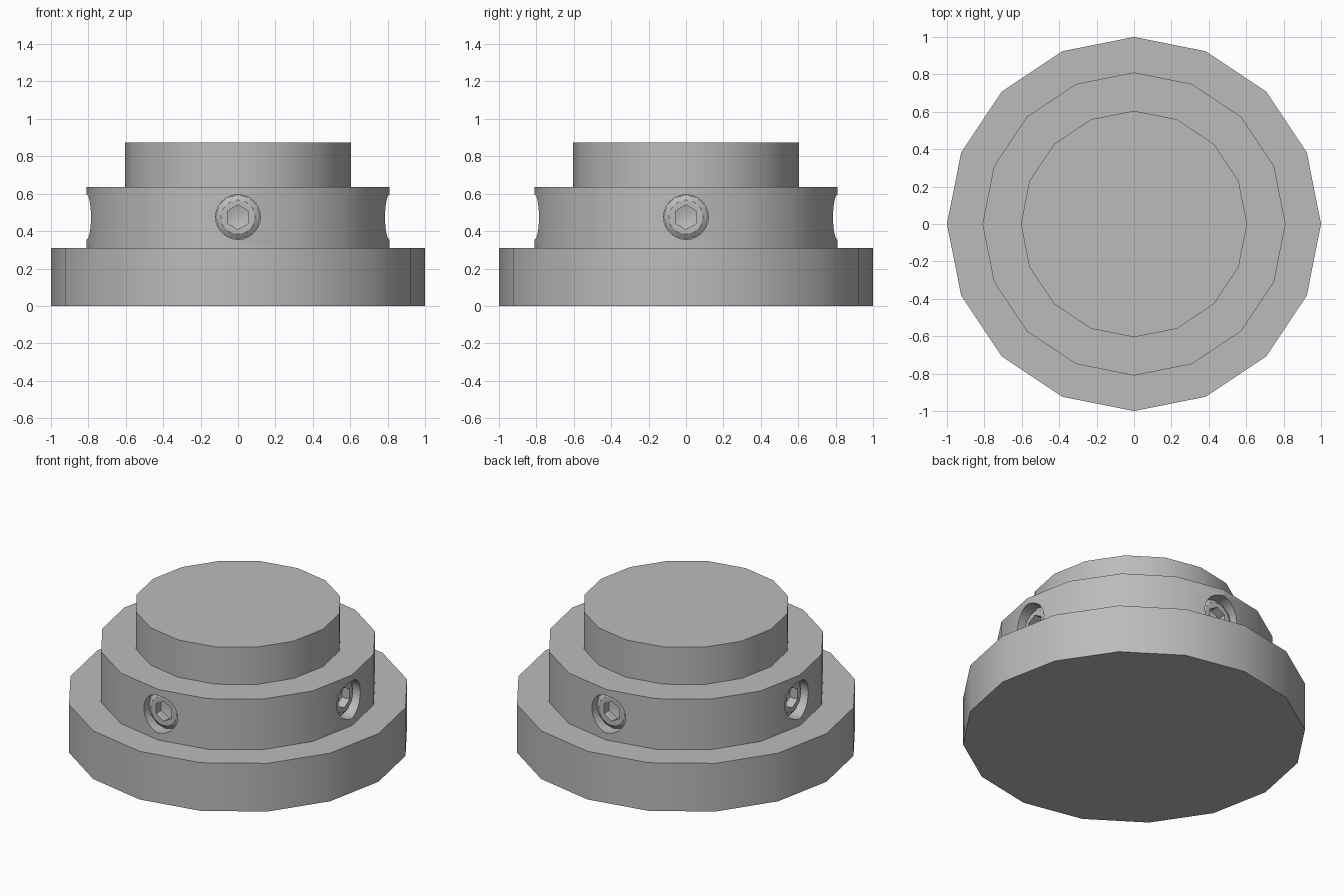
import bpy, bmesh, math
from mathutils import Matrix

if "Cube" in bpy.data.objects:
    bpy.data.objects.remove(bpy.data.objects["Cube"])

SIDES = 16
HOLE_Z = 0.475
HOLE_R = 0.12

grey = bpy.data.materials.new("plain_grey")
grey.use_nodes = True
grey.diffuse_color = (0.5, 0.5, 0.5, 1)
grey.node_tree.nodes["Principled BSDF"].inputs["Base Color"].default_value = (0.5, 0.5, 0.5, 1)


def lathe(name, rings, matrix=Matrix()):
    """Skin rings of (radius, height, sides, turn); a ring of radius 0 closes to a point."""
    bm = bmesh.new()
    loops = []
    for radius, height, sides, turn in rings:
        count = sides if radius else 1
        loops.append([bm.verts.new((radius * math.cos(turn + math.tau * i / count),
                                    radius * math.sin(turn + math.tau * i / count), height))
                      for i in range(count)])
    for low, high in zip(loops, loops[1:]):
        n = len(low)
        for i in range(n):
            j = (i + 1) % n
            if len(high) == 1:
                bm.faces.new((low[i], low[j], high[0]))
            elif len(high) == n:
                bm.faces.new((low[i], low[j], high[j], high[i]))
            else:  # rings with half as many sides
                if i % 2 == 0:
                    a, b = high[i // 2], high[(i // 2 + 1) % len(high)]
                    k = (i + 2) % n
                    bm.faces.new((low[i], low[j], a))
                    bm.faces.new((low[j], b, a))
                    bm.faces.new((low[j], low[k], b))
    bm.faces.new(loops[0][::-1])
    if len(loops[-1]) > 2:
        bm.faces.new(loops[-1])
    bmesh.ops.recalc_face_normals(bm, faces=bm.faces)
    bm.transform(matrix)
    mesh = bpy.data.meshes.new(name)
    bm.to_mesh(mesh)
    bm.free()
    mesh.materials.append(grey)
    obj = bpy.data.objects.new(name, mesh)
    bpy.context.collection.objects.link(obj)
    return obj


def activate(obj):
    bpy.ops.object.select_all(action="DESELECT")
    obj.select_set(True)
    bpy.context.view_layer.objects.active = obj


# Stepped round body
steps = [(1.0, 0), (1.0, 0.31), (0.81, 0.31), (0.81, 0.635), (0.605, 0.635), (0.605, 0.875)]
body = lathe("stepped_body", [(r, z, SIDES, 0) for r, z in steps])
parts = [body]

# Four screw holes in the middle step, each with a recessed hex socket screw
places = [("right", math.pi), ("left", 0), ("front", -math.pi / 2), ("back", math.pi / 2)]
for side, angle in places:
    outward = (Matrix.Rotation(angle, 4, "Z") @ Matrix.Translation((0, 0, HOLE_Z))
               @ Matrix.Rotation(math.pi / 2, 4, "Y"))
    cutter = lathe(side + "_hole_cutter",
                   [(HOLE_R, 0.66, 24, 0), (HOLE_R, 0.95, 24, 0)], outward)
    cutter.hide_render = True
    activate(body)
    cut = body.modifiers.new("hole", "BOOLEAN")
    cut.operation = "DIFFERENCE"
    cut.solver = "EXACT"
    cut.object = cutter
    bpy.ops.object.modifier_apply(modifier=cut.name)
    bpy.data.objects.remove(cutter)

    # Chamfered screw with a hexagonal socket and conical floor
    parts.append(lathe(side + "_screw", [
        (HOLE_R, 0.65, 12, 0), (HOLE_R, 0.735, 12, 0), (0.092, 0.755, 12, 0),
        (0.065, 0.755, 6, 0), (0.065, 0.70, 6, 0), (0, 0.68, 6, 0)], outward))

for part in parts:
    activate(part)
    bpy.ops.object.shade_smooth_by_angle(angle=math.radians(30))
